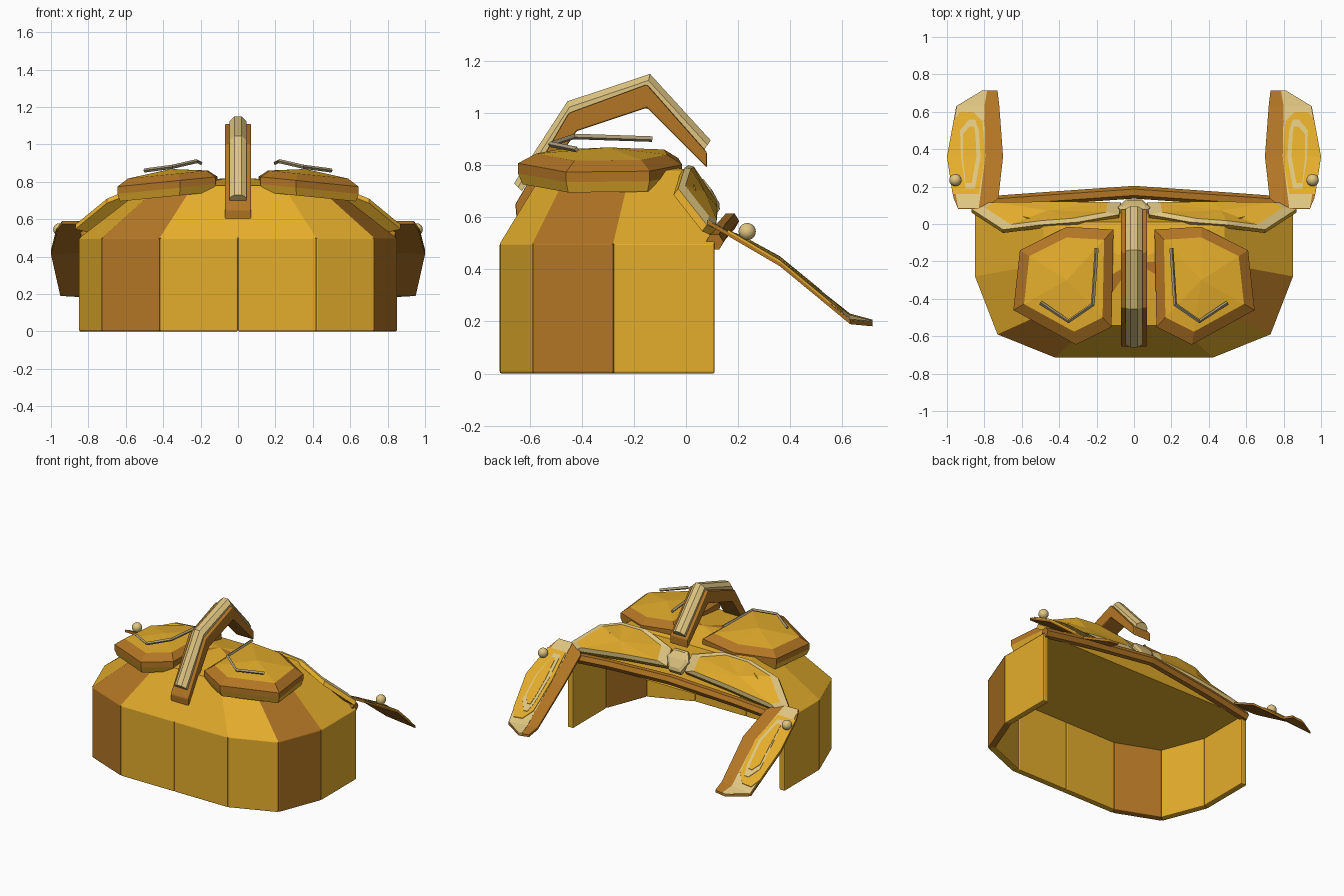
import bpy, bmesh
from mathutils import Vector

if "Cube" in bpy.data.objects:
    bpy.data.objects.remove(bpy.data.objects["Cube"])


def material(name, rgb):
    m = bpy.data.materials.new(name)
    m.use_nodes = True
    m.diffuse_color = (*rgb, 1)
    m.node_tree.nodes["Principled BSDF"].inputs["Base Color"].default_value = (*rgb, 1)
    return m


GOLD, BROWN, TAN, GREY = range(4)
MATS = [material("gold", (0.78, 0.42, 0.025)), material("brown", (0.45, 0.18, 0.018)),
        material("pale_tan", (0.74, 0.56, 0.22)), material("grey_tan", (0.40, 0.33, 0.19))]


def finish(name, data, mirror=False, bevel=0):
    ob = bpy.data.objects.new(name, data)
    bpy.context.collection.objects.link(ob)
    if bevel:
        b = ob.modifiers.new("bevel", "BEVEL")
        b.width, b.segments = bevel, 2
    if mirror:
        m = ob.modifiers.new("mirror", "MIRROR")
        m.use_mirror_merge = False
    return ob


def loft(name, rings, paint, caps=(GOLD, GOLD), peak=None, **kw):
    """Skin a stack of rings; paint(band, side) picks the colour of each face."""
    bm = bmesh.new()
    loops = [[bm.verts.new(p) for p in r] for r in rings]
    n = len(loops[0])
    for i in range(len(loops) - 1):
        for j in range(n):
            k = (j + 1) % n
            f = bm.faces.new((loops[i][j], loops[i][k], loops[i + 1][k], loops[i + 1][j]))
            f.material_index = paint(i, j)
    bm.faces.new(loops[0][::-1]).material_index = caps[0]
    if peak:
        top = bm.verts.new(peak)
        for j in range(n):
            f = bm.faces.new((loops[-1][j], loops[-1][(j + 1) % n], top))
            f.material_index = paint(len(loops) - 1, j)
    else:
        bm.faces.new(loops[-1]).material_index = caps[1]
    bmesh.ops.recalc_face_normals(bm, faces=bm.faces)
    me = bpy.data.meshes.new(name)
    bm.to_mesh(me)
    bm.free()
    for m in MATS:
        me.materials.append(m)
    return finish(name, me, **kw)


def tube(name, points, radius, mat, res, mirror=False):
    cu = bpy.data.curves.new(name, "CURVE")
    cu.dimensions = "3D"
    cu.bevel_depth, cu.bevel_resolution, cu.use_fill_caps = radius, res, True
    sp = cu.splines.new("POLY")
    sp.points.add(len(points) - 1)
    for q, p in zip(sp.points, points):
        q.co = (*p, 1)
    sp.use_smooth = False
    cu.materials.append(MATS[mat])
    return finish(name, cu, mirror)


# Wall of flat panels, open at the back
half = [(0.85, 0.11), (0.85, -0.28), (0.73, -0.59), (0.42, -0.715)]
plan = half + [(0, -0.715)] + [(-x, y) for x, y in reversed(half)]
panel_colour = [BROWN if j in (1, 5) else GOLD for j in range(len(plan))]
for j in range(len(plan) - 1):
    a, b = plan[j], plan[j + 1]
    quad = [a, b] + [(x * 0.95, y * 0.94 if y < 0 else y) for x, y in (b, a)]
    c = panel_colour[j]
    loft(f"wall_panel_{j + 1}", [[(x, y, z) for x, y in quad] for z in (0, 0.5)],
         lambda i, s, c=c: c, (c, c), bevel=0.007)

# Closed dome, leaning in at the back
loft("dome", [[(x, y, 0.498) for x, y in plan],
              [(x * 0.57, y * (0.76 if y < 0 else 0.1), 0.78) for x, y in plan]],
     lambda i, j: panel_colour[j], peak=(0, -0.2, 0.825))

# Raised pads on the top
pad = [(0.11, -0.03), (0.36, -0.015), (0.61, -0.14), (0.645, -0.46), (0.31, -0.645), (0.12, -0.55)]
px, py = 0.36, -0.3


def pad_ring(s, z):
    return [(px + (x - px) * s, py + (y - py) * s, z - 0.1 * ((x - px) * s)) for x, y in pad]


loft("top_pad", [pad_ring(0.95, 0.722), pad_ring(1, 0.763), pad_ring(1, 0.802), pad_ring(0.8, 0.84)],
     lambda i, j: BROWN if i in (1, 2) else GOLD, peak=(px, py, 0.868), mirror=True)
tube("pad_wire", [(0.50, -0.42, 0.86), (0.35, -0.52, 0.88), (0.22, -0.43, 0.91), (0.2, -0.13, 0.90)],
     0.011, GREY, 0, True)

# Arched crest: brown bar with a ridged tan strip on top
outer = [(-0.655, 0.65), (-0.45, 1.0), (-0.15, 1.11), (0.08, 0.85)]
inner = [(0.08, 0.79), (-0.15, 1.02), (-0.42, 0.93), (-0.65, 0.59)]
loft("crest_bar", [[(x, y, z) for y, z in outer + inner] for x in (-0.07, 0.07)],
     lambda i, j: BROWN, (BROWN, BROWN), bevel=0.006)
path = [(-0.63, 0.70), (-0.44, 1.0), (-0.15, 1.1), (0.07, 0.86)]
lift = [(-0.03, 0.03), (-0.015, 0.045), (0.012, 0.05), (0.025, 0.035)]
strip = [(-0.045, 0), (-0.045, 0.5), (-0.018, 1), (0.018, 1), (0.045, 0.5), (0.045, 0)]
loft("crest_strip", [[(x, y + dy * t, z + dz * t) for x, t in strip]
                     for (y, z), (dy, dz) in zip(path, lift)], lambda i, j: TAN, (TAN, TAN))


# Shield-like petals along the back edge
def shield(name, pts, rise, inside, size, mirror=False):
    pts = [Vector(p) for p in pts]
    mid = sum(pts, Vector()) / len(pts)
    up = Vector((0, 0.6, 0.8))
    loft(name, [[p - up * 0.03 for p in pts], pts,
                [mid + (p - mid) * size + up * rise for p in pts]],
         lambda i, j: (inside, TAN, inside)[i], peak=mid + up * rise * 1.3, mirror=mirror)


shield("back_petal", [(0.07, 0.115, 0.64), (0.08, 0.05, 0.74), (0.3, 0.01, 0.80), (0.5, -0.005, 0.79),
                      (0.7, -0.03, 0.71), (0.87, 0.08, 0.57), (0.8, 0.115, 0.555), (0.4, 0.12, 0.61)],
       0.02, GOLD, 0.82, True)
shield("back_centre_plate", [(-0.05, 0.05, 0.75), (0.05, 0.05, 0.75), (0.085, 0.09, 0.7),
                             (0.045, 0.13, 0.63), (-0.045, 0.13, 0.63), (-0.085, 0.09, 0.7)],
       0.012, TAN, 0.76)

# Six-sided beam across the back
beam = [(0.84, 0.11, 0.505), (0.5, 0.135, 0.545)]
tube("back_beam", beam + [(0, 0.17, 0.585)] + [(-x, y, z) for x, y, z in reversed(beam)],
     0.034, BROWN, 1)


# Drooping side flaps, layered
def flap_height(x, y):
    stations = [(0.07, 0.59), (0.36, 0.43), (0.63, 0.21), (0.72, 0.185)]
    for (y0, z0), (y1, z1) in zip(stations, stations[1:]):
        if y <= y1:
            break
    return z0 + (z1 - z0) * (y - y0) / (y1 - y0) - 0.2 * (x - 0.85) * max(y - 0.1, 0)


def flap(name, sections, low, high, mat):
    rings = []
    for y, a, b in sections:
        rings.append([(x, y, flap_height(x, y) + h)
                      for x, h in ((a, low), (b, low), (b, high), (a, high))])
    loft(name, rings, lambda i, j: mat, (mat, mat), mirror=True)


flap("flap_base", [(0.08, 0.79, 0.94), (0.14, 0.725, 0.965), (0.36, 0.70, 1.0), (0.63, 0.72, 0.95),
                   (0.715, 0.73, 0.81)], -0.01, 0.006, BROWN)
flap("flap_trim", [(0.085, 0.83, 0.94), (0.36, 0.795, 0.99), (0.63, 0.8, 0.945), (0.715, 0.785, 0.81)],
     0, 0.009, TAN)
flap("flap_panel", [(0.16, 0.83, 0.97), (0.36, 0.795, 1.0), (0.55, 0.81, 0.965), (0.6, 0.86, 0.93)],
     0.004, 0.014, GOLD)
flap("flap_inlay_rim", [(0.19, 0.85, 0.9), (0.36, 0.82, 0.925), (0.5, 0.83, 0.93), (0.56, 0.85, 0.88)],
     0.01, 0.017, TAN)
flap("flap_inlay", [(0.22, 0.868, 0.9), (0.36, 0.842, 0.915), (0.48, 0.848, 0.915), (0.52, 0.855, 0.88)],
     0.013, 0.02, GOLD)

# Round studs on the flaps
for side in (-1, 1):
    bpy.ops.mesh.primitive_uv_sphere_add(segments=16, ring_count=10, radius=0.033,
                                         location=(side * 0.955, 0.235, 0.545))
    stud = bpy.context.object
    stud.name = "flap_stud_left" if side > 0 else "flap_stud_right"
    stud.data.materials.append(MATS[TAN])
    bpy.ops.object.shade_smooth_by_angle()
